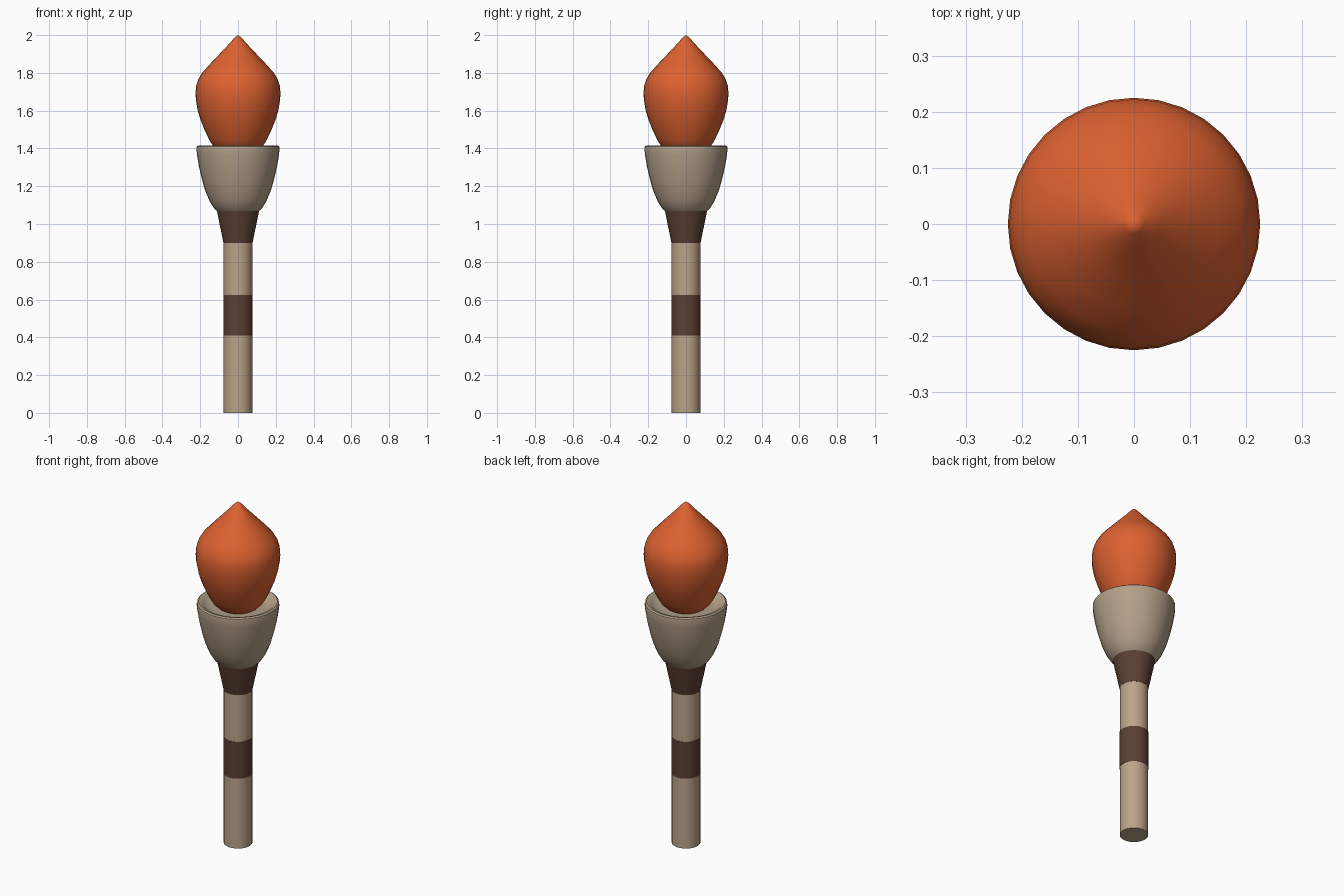
import bpy, bmesh, math
from mathutils import Matrix

if "Cube" in bpy.data.objects:
    bpy.data.objects.remove(bpy.data.objects["Cube"])


def material(name, rgb):
    m = bpy.data.materials.new(name)
    m.diffuse_color = (*rgb, 1)
    m.use_nodes = True
    m.node_tree.nodes["Principled BSDF"].inputs["Base Color"].default_value = m.diffuse_color
    return m


WOOD = material("wood", (0.50, 0.37, 0.25))
DARK = material("leather", (0.105, 0.05, 0.035))
BOWL = material("bowl_clay", (0.45, 0.35, 0.25))
FIRE = material("fire", (0.72, 0.12, 0.03))


def lathe(name, profile, mat, segments=32):
    """Spin an (r, z) profile around the z axis."""
    bm = bmesh.new()
    verts = [bm.verts.new((r, 0, z)) for r, z in profile]
    edges = [bm.edges.new(p) for p in zip(verts, verts[1:])]
    bmesh.ops.spin(bm, geom=verts + edges, cent=(0, 0, 0), axis=(0, 0, 1),
                   angle=2 * math.pi, steps=segments, use_merge=True)
    bmesh.ops.remove_doubles(bm, verts=bm.verts, dist=1e-4)
    bmesh.ops.recalc_face_normals(bm, faces=bm.faces)
    me = bpy.data.meshes.new(name)
    bm.to_mesh(me)
    bm.free()
    me.materials.append(mat)
    ob = bpy.data.objects.new(name, me)
    bpy.context.collection.objects.link(ob)
    bpy.ops.object.select_all(action='DESELECT')
    ob.select_set(True)
    bpy.context.view_layer.objects.active = ob
    bpy.ops.object.shade_smooth_by_angle(angle=math.radians(35))
    return ob


# Shaft with its wrapped grip
lathe("handle", [(0, 0), (0.076, 0), (0.076, 0.92), (0, 0.92)], WOOD)
lathe("grip_band", [(0.074, 0.41), (0.0775, 0.41), (0.0775, 0.625), (0.074, 0.625)], DARK)

# Flared collar under the bowl
lathe("collar", [(0, 0.90), (0.077, 0.90), (0.112, 1.07), (0, 1.07)], DARK)

# Bowl with a rounded rim and shallow dish
lathe("bowl", [(0, 1.065), (0.108, 1.066), (0.128, 1.085), (0.15, 1.12),
               (0.175, 1.18), (0.192, 1.24), (0.206, 1.30), (0.216, 1.36),
               (0.220, 1.395), (0.218, 1.41), (0.210, 1.416), (0.195, 1.413),
               (0.184, 1.402), (0.165, 1.39), (0.13, 1.385), (0, 1.385)], BOWL)

# Teardrop flame
lathe("flame", [(0, 1.375), (0.09, 1.38), (0.112, 1.395), (0.133, 1.415),
                (0.152, 1.445), (0.178, 1.50), (0.198, 1.55), (0.213, 1.60),
                (0.222, 1.65), (0.225, 1.69), (0.222, 1.73), (0.211, 1.765),
                (0.190, 1.80), (0.150, 1.845), (0.098, 1.90), (0.048, 1.953),
                (0.018, 1.987), (0, 2.0)], FIRE)
